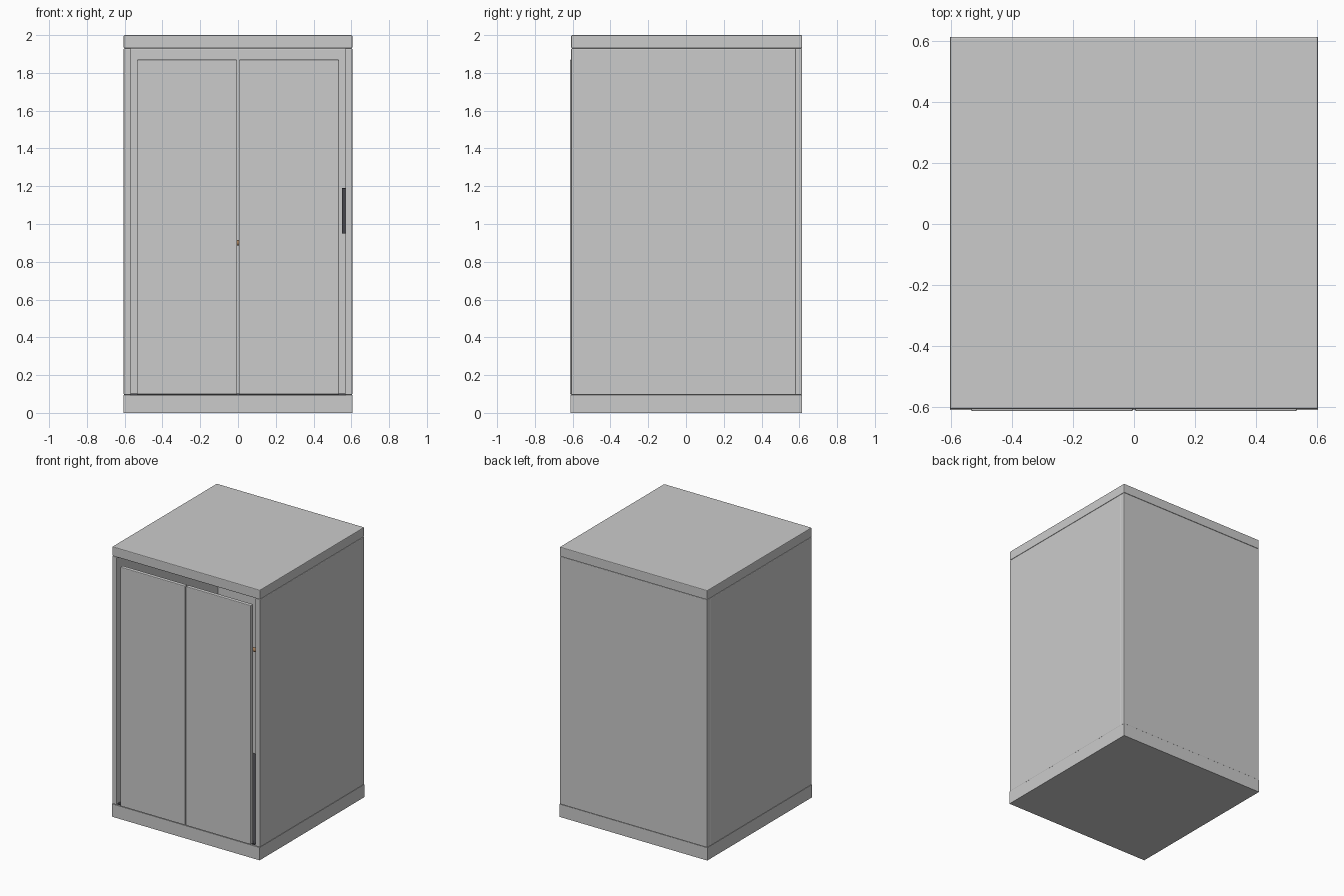
import bpy, math

if "Cube" in bpy.data.objects:
    bpy.data.objects.remove(bpy.data.objects["Cube"])


def material(name, rgb):
    m = bpy.data.materials.new(name)
    m.diffuse_color = (*rgb, 1)
    m.use_nodes = True
    m.node_tree.nodes["Principled BSDF"].inputs["Base Color"].default_value = m.diffuse_color
    return m


def box(name, lo, hi, bevel=0.0, mat=None):
    """Axis-aligned box between two corners, with optional softened edges."""
    bpy.ops.mesh.primitive_cube_add(size=1, location=[(a + b) / 2 for a, b in zip(lo, hi)])
    o = bpy.context.object
    o.name = name
    o.scale = [b - a for a, b in zip(lo, hi)]
    bpy.ops.object.transform_apply(location=False, rotation=False, scale=True)
    if bevel:
        b = o.modifiers.new("edge_bevel", 'BEVEL')
        b.width = bevel
        b.segments = 2
    if mat:
        o.data.materials.append(mat)
    return o


def rod(name, loc, rot, radius, length, mat=None):
    bpy.ops.mesh.primitive_cylinder_add(vertices=20, radius=radius, depth=length,
                                        location=loc, rotation=rot)
    o = bpy.context.object
    o.name = name
    bpy.ops.object.shade_smooth_by_angle()
    if mat:
        o.data.materials.append(mat)
    return o


dark = material("dark", (0.06, 0.06, 0.07))
wood = material("wood", (0.35, 0.2, 0.1))

W, FRONT, BACK = 0.605, -0.608, 0.615
T = 0.037                    # wall thickness
Z0, Z1 = 0.095, 1.93         # wall bottom and top

# Plinth, dark floor covering and roof slab
box("base", (-W, FRONT - 0.003, 0), (W, BACK, Z0))
box("floor_covering", (-W + T, FRONT + 0.01, Z0 - 0.005), (W - T, BACK - T, Z0 + 0.008), mat=dark)
box("roof", (-W, FRONT, Z1), (W, BACK, 2.0), 0.005)

# Back and side walls
box("back_wall", (-W, BACK - T, Z0), (W, BACK, Z1), 0.005)
for side, s in (("left", -1), ("right", 1)):
    xs = sorted((s * W, s * (W - T)))
    box(side + "_wall", (xs[0], FRONT, Z0), (xs[1], BACK - T + 0.005, Z1), 0.005)

    # Sliding door leaf, with open gaps around it
    xs = sorted((s * 0.004, s * 0.535))
    box(side + "_door", (xs[0], -0.615, Z0 + 0.003), (xs[1], -0.585, 1.87), 0.005)

    # Handrail bracket on the back wall
    rod(side + "_rail_bracket", (s * 0.38, 0.555, 0.9), (math.pi / 2, 0, 0), 0.009, 0.055)

# Handrail along the back wall
rod("handrail", (0, 0.53, 0.9), (0, math.pi / 2, 0), 0.015, 0.98, wood)

# Control panel on the inside of the right wall
box("control_panel", (0.55, -0.42, 0.95), (W - T + 0.002, -0.27, 1.19), 0.003, dark)
